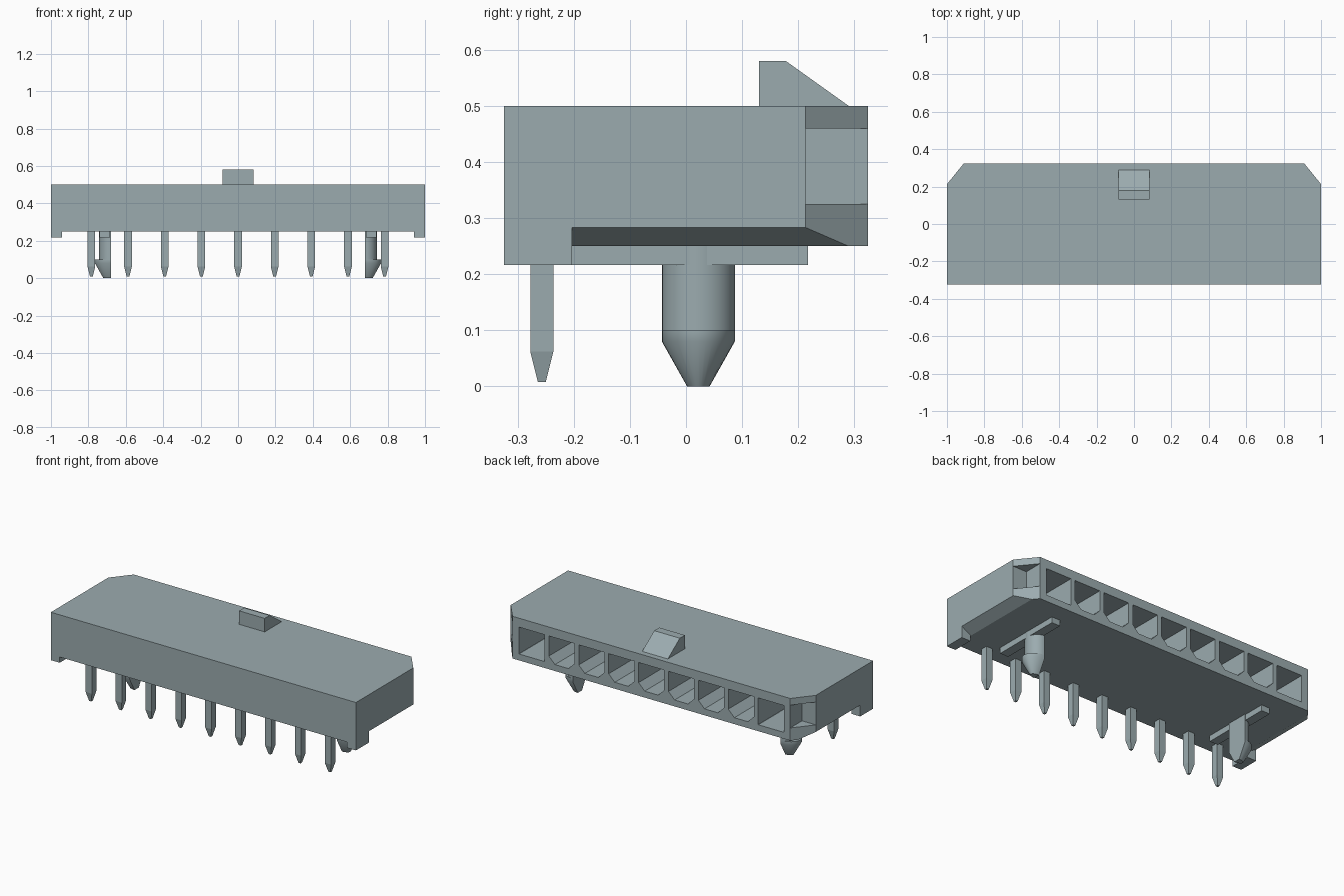
import bpy, bmesh, math

old = bpy.data.objects.get("Cube")
if old:
    bpy.data.objects.remove(old, do_unlink=True)

plastic = bpy.data.materials.new("blue_grey_plastic")
plastic.use_nodes = True
colour = (0.33, 0.41, 0.43, 1)
plastic.diffuse_color = colour
plastic.node_tree.nodes["Principled BSDF"].inputs["Base Color"].default_value = colour


def loft(name, rings):
    """Join matching rings of points into a closed solid."""
    bm = bmesh.new()
    loops = [[bm.verts.new(p) for p in ring] for ring in rings]
    n = len(loops[0])
    for a, b in zip(loops, loops[1:]):
        for i in range(n):
            j = (i + 1) % n
            bm.faces.new((a[i], a[j], b[j], b[i]))
    bm.faces.new(loops[0])
    bm.faces.new(loops[-1])
    bmesh.ops.recalc_face_normals(bm, faces=bm.faces)
    mesh = bpy.data.meshes.new(name)
    bm.to_mesh(mesh)
    bm.free()
    mesh.materials.append(plastic)
    obj = bpy.data.objects.new(name, mesh)
    bpy.context.scene.collection.objects.link(obj)
    return obj


PLACE = {"x": lambda u, v, w: (w, u, v),
         "y": lambda u, v, w: (u, w, v),
         "z": lambda u, v, w: (u, v, w)}


def prism(name, axis, outline, lo, hi):
    return loft(name, [[PLACE[axis](u, v, w) for u, v in outline] for w in (lo, hi)])


def rect(u0, u1, v0, v1):
    return [(u0, v0), (u1, v0), (u1, v1), (u0, v1)]


def pin(name, axis, u, v, stations):
    """Square pin through (position, half width) stations."""
    return loft(name, [[PLACE[axis](a, b, w) for a, b in rect(u - h, u + h, v - h, v + h)]
                       for w, h in stations])


def cut(target, cutter):
    cutter.hide_render = True
    mod = target.modifiers.new("cut", "BOOLEAN")
    mod.operation = "DIFFERENCE"
    mod.solver = "EXACT"
    mod.object = cutter
    bpy.context.view_layer.objects.active = target
    bpy.ops.object.modifier_apply(modifier=mod.name)
    bpy.data.objects.remove(cutter, do_unlink=True)


# Housing with clipped rear corners
TOP, BASE, BACK, CLIP = 0.5, 0.25, 0.324, 0.213
housing = prism("housing", "z", [(-1, -BACK), (1, -BACK), (1, CLIP), (0.91, BACK),
                                 (-0.91, BACK), (-1, CLIP)], BASE, TOP)

# Side undercuts and corner notches
for s in (-1, 1):
    cut(housing, prism("undercut", "y", [(s * 0.919, 0.24), (s * 1.05, 0.31),
                                         (s * 1.05, 0.24)], -0.203, 0.4))
    cut(housing, prism("notch", "z", rect(s * 0.91, s * 1.1, CLIP, 0.4), 0.325, 0.46))

# Row of contact cavities; the inner ones have clipped lower corners
PITCH, COUNT = 0.196, 9
for i in range(COUNT):
    x = (i - (COUNT - 1) / 2) * PITCH
    c = 0.001 if i in (0, COUNT - 1) else 0.04
    lo, hi, h = 0.288, 0.447, 0.084
    outline = [(x - h, hi), (x - h, lo + c), (x - h + c, lo),
               (x + h - c, lo), (x + h, lo + c), (x + h, hi)]
    cut(housing, prism("cavity", "y", outline, -0.2, 0.4))
    # Solder tail below and contact blade inside the cavity
    pin(f"solder_pin_{i + 1}", "z", x, -0.257,
        [(0.26, 0.0205), (0.062, 0.0205), (0.008, 0.007)])
    pin(f"contact_blade_{i + 1}", "y", x, 0.367,
        [(-0.21, 0.0205), (0.07, 0.0205), (0.12, 0.007)])

# Latch ramp on top
prism("latch_ramp", "x", [(0.13, TOP), (0.29, TOP), (0.178, 0.58), (0.13, 0.58)],
      -0.084, 0.084)

# Feet, ribs and snap pegs on both sides
for side, s in (("left", 1), ("right", -1)):
    prism(f"{side}_foot", "z", rect(s * 0.942, s, -BACK, -0.203), 0.216, BASE)
    prism(f"{side}_rib", "z", rect(s * 0.685, s * 0.74, -0.203, 0.217), 0.216, BASE)
    rings = []
    for z, rx, ry in ((BASE, 0.062, 0.065), (0.1, 0.062, 0.065), (0.1, 0.085, 0.065),
                      (0.08, 0.085, 0.065), (0, 0.04, 0.02)):
        arc = [math.pi * (k / 16 - 0.5) for k in range(17)]
        rings.append([(s * (0.68 + rx * math.cos(a)), 0.022 + ry * math.sin(a), z)
                      for a in arc])
    peg = loft(f"{side}_snap_peg", rings)
    peg.data.shade_smooth()
    peg.data.set_sharp_from_angle(angle=math.radians(30))
